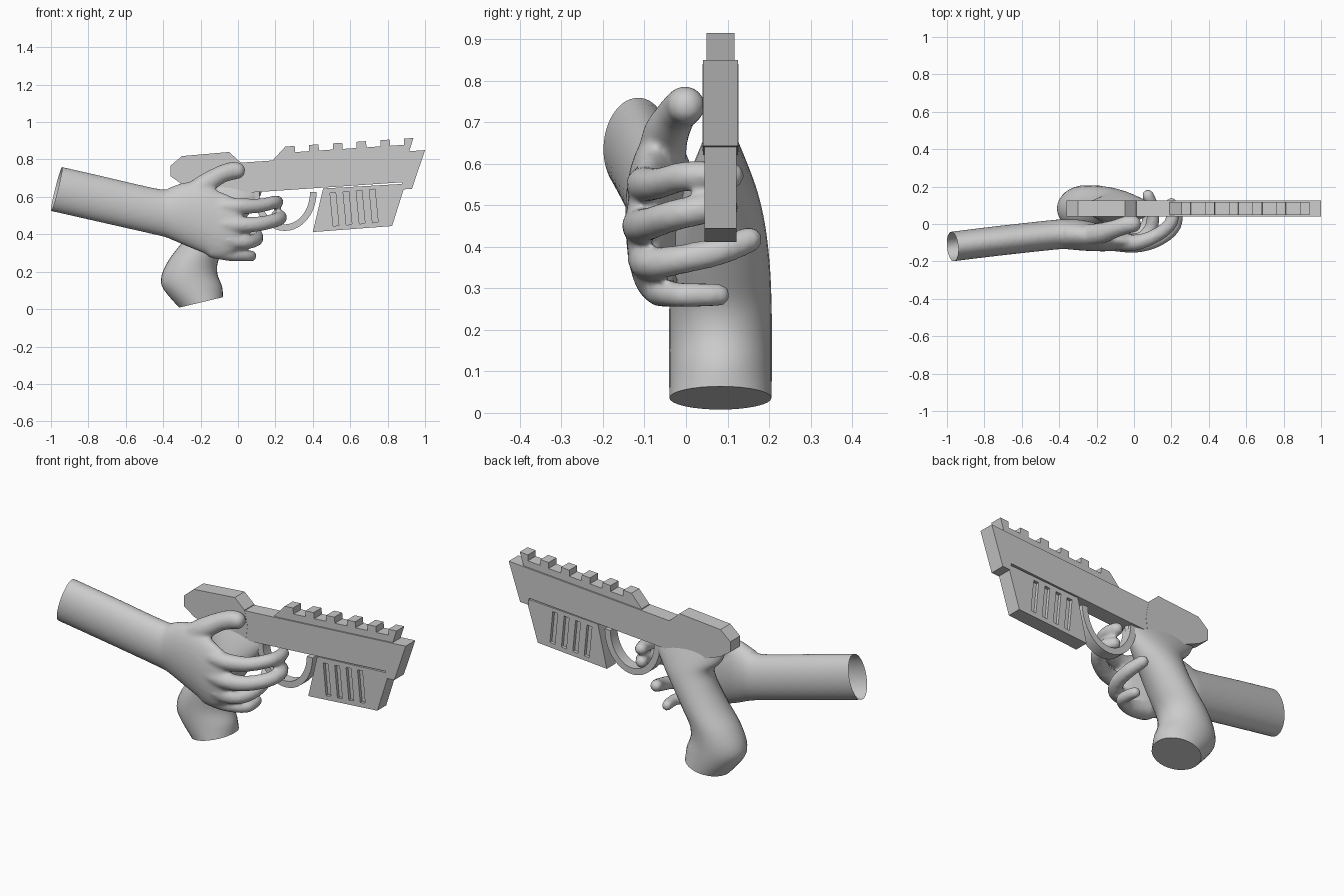
import bpy, bmesh, math
from mathutils import Vector, Matrix

if "Cube" in bpy.data.objects:
    bpy.data.objects.remove(bpy.data.objects["Cube"])

YC = 0.083  # centre plane of the pistol


def finish(name, bm, smooth=None):
    bmesh.ops.recalc_face_normals(bm, faces=bm.faces[:])
    me = bpy.data.meshes.new(name)
    bm.to_mesh(me)
    bm.free()
    ob = bpy.data.objects.new(name, me)
    bpy.context.collection.objects.link(ob)
    if smooth:
        shade(ob, smooth)
    return ob


def shade(ob, angle):
    bpy.ops.object.select_all(action='DESELECT')
    ob.select_set(True)
    bpy.context.view_layer.objects.active = ob
    bpy.ops.object.shade_smooth_by_angle(angle=math.radians(angle))


def bake(ob):
    """Replace the mesh by its modified version."""
    dg = bpy.context.evaluated_depsgraph_get()
    me = bpy.data.meshes.new_from_object(ob.evaluated_get(dg))
    ob.modifiers.clear()
    ob.data = me


def add_prism(bm, pts, y0, y1):
    a = [bm.verts.new((x, y0, z)) for x, z in pts]
    b = [bm.verts.new((x, y1, z)) for x, z in pts]
    bm.faces.new(a)
    bm.faces.new(b[::-1])
    for i in range(len(pts)):
        j = (i + 1) % len(pts)
        bm.faces.new((a[i], b[i], b[j], a[j]))


def prism(name, pts, half, smooth=None):
    bm = bmesh.new()
    add_prism(bm, pts, YC - half, YC + half)
    return finish(name, bm, smooth)


def spline(rows, n):
    """Catmull-Rom interpolation of parameter rows."""
    rows = [Vector(r) for r in rows]
    out = []
    for i in range(len(rows) - 1):
        p0, p1, p2 = rows[max(i - 1, 0)], rows[i], rows[i + 1]
        p3 = rows[min(i + 2, len(rows) - 1)]
        for k in range(n):
            t = k / n
            out.append(0.5 * (2 * p1 + (p2 - p0) * t + (2 * p0 - 5 * p1 + 4 * p2 - p3) * t**2
                              + (3 * p1 - p0 - 3 * p2 + p3) * t**3))
    return out + [rows[-1]]


def add_loft(bm, rings):
    loops = [[bm.verts.new(p) for p in r] for r in rings]
    n = len(loops[0])
    for a, b in zip(loops, loops[1:]):
        for i in range(n):
            j = (i + 1) % n
            bm.faces.new((a[i], a[j], b[j], b[i]))
    bm.faces.new(loops[0][::-1])
    bm.faces.new(loops[-1])


ANG = [2 * math.pi * i / 32 for i in range(32)]

# Slide and rear block
prism("slide", [(-0.1, 0.775), (1.0, 0.85), (0.93, 0.643), (0.882, 0.64), (0.876, 0.678),
                (-0.1, 0.612)], 0.042)
prism("rear_block", [(-0.36, 0.71), (-0.36, 0.767), (-0.30, 0.818), (-0.048, 0.84), (0.012, 0.786),
                     (0.03, 0.70), (0.02, 0.62), (-0.20, 0.63), (-0.30, 0.668)], 0.043)


# Toothed rail on top
def top(x):
    return 0.782 + 0.067 * x


rail = [(0.19, top(0.19) - 0.01), (0.19, top(0.19) + 0.005)]
for i in range(6):
    x0, x1 = 0.253 + 0.127 * i, 0.253 + 0.127 * i + 0.05
    if i:
        rail.append((x0, top(x0) + 0.037))
    rail += [(x0, top(x0) + 0.07), (x1, top(x1) + 0.07)]
    if i < 5:
        rail.append((x1 + 0.003, top(x1) + 0.037))
rail += [(0.915, top(0.915)), (0.915, top(0.915) - 0.01)]
prism("top_rail", rail, 0.034)

# Fore block with recessed slots on both sides
fore = prism("fore_block", [(0.455, 0.645), (0.40, 0.412), (0.824, 0.444), (0.895, 0.67)], 0.039)
bm = bmesh.new()
for i in range(4):
    x, z = 0.492 + 0.07 * i, 0.62 + 0.006 * i
    quad = [(x, z), (x + 0.03, z + 0.003), (x + 0.047, z - 0.172), (x + 0.017, z - 0.177)]
    add_prism(bm, quad, YC - 0.06, YC - 0.022)
    add_prism(bm, quad, YC + 0.022, YC + 0.06)
cutter = finish("slot_cutter", bm)
cutter.hide_render = True
mod = fore.modifiers.new("slots", 'BOOLEAN')
mod.operation = 'DIFFERENCE'
mod.object = cutter
mod.solver = 'EXACT'
bake(fore)
bpy.data.objects.remove(cutter)

# Trigger guard
arc = [math.pi * (1 + i / 20) for i in range(21)]
guard = [(0.25 + 0.17 * math.cos(a), 0.625 + 0.207 * math.sin(a)) for a in arc]
guard += [(0.25 + 0.135 * math.cos(a), 0.625 + 0.172 * math.sin(a)) for a in arc[::-1]]
prism("trigger_guard", guard, 0.03, 30)

# Grip: rows of back x, z, front x, z, half width
grip = [(-0.315, 0.008, -0.08, 0.064, 0.123), (-0.40, 0.11, -0.085, 0.12, 0.124),
        (-0.408, 0.18, -0.11, 0.19, 0.124), (-0.365, 0.27, -0.105, 0.26, 0.123),
        (-0.29, 0.37, -0.06, 0.34, 0.119), (-0.235, 0.47, 0.00, 0.43, 0.108),
        (-0.22, 0.55, 0.06, 0.51, 0.09), (-0.27, 0.61, 0.11, 0.585, 0.066),
        (-0.30, 0.67, 0.13, 0.64, 0.042)]
bm = bmesh.new()
rings = []
for bx, bz, fx, fz, w in spline(grip, 4):
    rings.append([((bx + fx) / 2 + (fx - bx) / 2 * math.cos(a), YC + w * math.sin(a),
                   (bz + fz) / 2 + (fz - bz) / 2 * math.cos(a)) for a in ANG])
add_loft(bm, rings)
finish("grip", bm, 40)

# Forearm and palm: rows of x, y, z, half width, half height
bm = bmesh.new()
arm = [(-1.08, -0.134, 0.667, 0.08, 0.125), (-0.75, -0.093, 0.592, 0.08, 0.125),
       (-0.42, -0.057, 0.517, 0.08, 0.125), (-0.36, -0.055, 0.513, 0.08, 0.14),
       (-0.28, -0.06, 0.508, 0.082, 0.17), (-0.19, -0.072, 0.487, 0.074, 0.185),
       (-0.10, -0.085, 0.45, 0.06, 0.18), (-0.02, -0.095, 0.45, 0.046, 0.145),
       (0.01, -0.095, 0.45, 0.03, 0.12)]
add_loft(bm, [[(x, y + w * math.cos(a), z + h * math.sin(a)) for a in ANG]
              for x, y, z, w, h in spline(arm, 4)])

# Thumb and fingers as chains of spheres: rows of x, y, z, radius
digits = [
    [(-0.27, -0.06, 0.60, 0.06), (-0.18, -0.05, 0.665, 0.058), (-0.10, -0.025, 0.715, 0.05),
     (-0.04, -0.005, 0.737, 0.05), (-0.006, 0.0, 0.74, 0.047)],
    [(-0.12, -0.085, 0.55, 0.05), (0.0, -0.10, 0.55, 0.045), (0.11, -0.065, 0.553, 0.039),
     (0.19, -0.005, 0.57, 0.037), (0.208, 0.06, 0.572, 0.036), (0.20, 0.108, 0.572, 0.034)],
    [(-0.12, -0.095, 0.46, 0.05), (0.0, -0.11, 0.45, 0.046), (0.11, -0.09, 0.455, 0.041),
     (0.20, -0.03, 0.475, 0.039), (0.226, 0.04, 0.49, 0.038), (0.205, 0.095, 0.495, 0.034)],
    [(-0.12, -0.09, 0.38, 0.05), (-0.02, -0.095, 0.365, 0.045), (0.05, -0.075, 0.36, 0.04),
     (0.095, -0.01, 0.37, 0.037), (0.10, 0.08, 0.39, 0.036), (0.075, 0.152, 0.417, 0.033)],
    [(-0.13, -0.07, 0.32, 0.05), (-0.05, -0.065, 0.298, 0.042), (0.02, -0.045, 0.287, 0.034),
     (0.065, -0.01, 0.284, 0.031), (0.068, 0.04, 0.284, 0.03), (0.06, 0.08, 0.284, 0.028)],
]
for d in digits:
    for x, y, z, r in spline(d, 8):
        bmesh.ops.create_icosphere(bm, subdivisions=2, radius=r, matrix=Matrix.Translation((x, y, z)))
hand = finish("hand_and_forearm", bm)

# Fuse the hand into one skin and cut the forearm open
rm = hand.modifiers.new("fuse", 'REMESH')
rm.mode = 'VOXEL'
rm.voxel_size = 0.01
sm = hand.modifiers.new("soften", 'SMOOTH')
sm.factor = 0.5
sm.iterations = 6
bake(hand)
bm = bmesh.new()
bm.from_mesh(hand.data)
bmesh.ops.bisect_plane(bm, geom=bm.verts[:] + bm.edges[:] + bm.faces[:], plane_co=(-0.97, -0.12, 0.642),
                       plane_no=(-0.965, -0.1, 0.246), clear_outer=True)
bm.to_mesh(hand.data)
bm.free()
shade(hand, 60)
